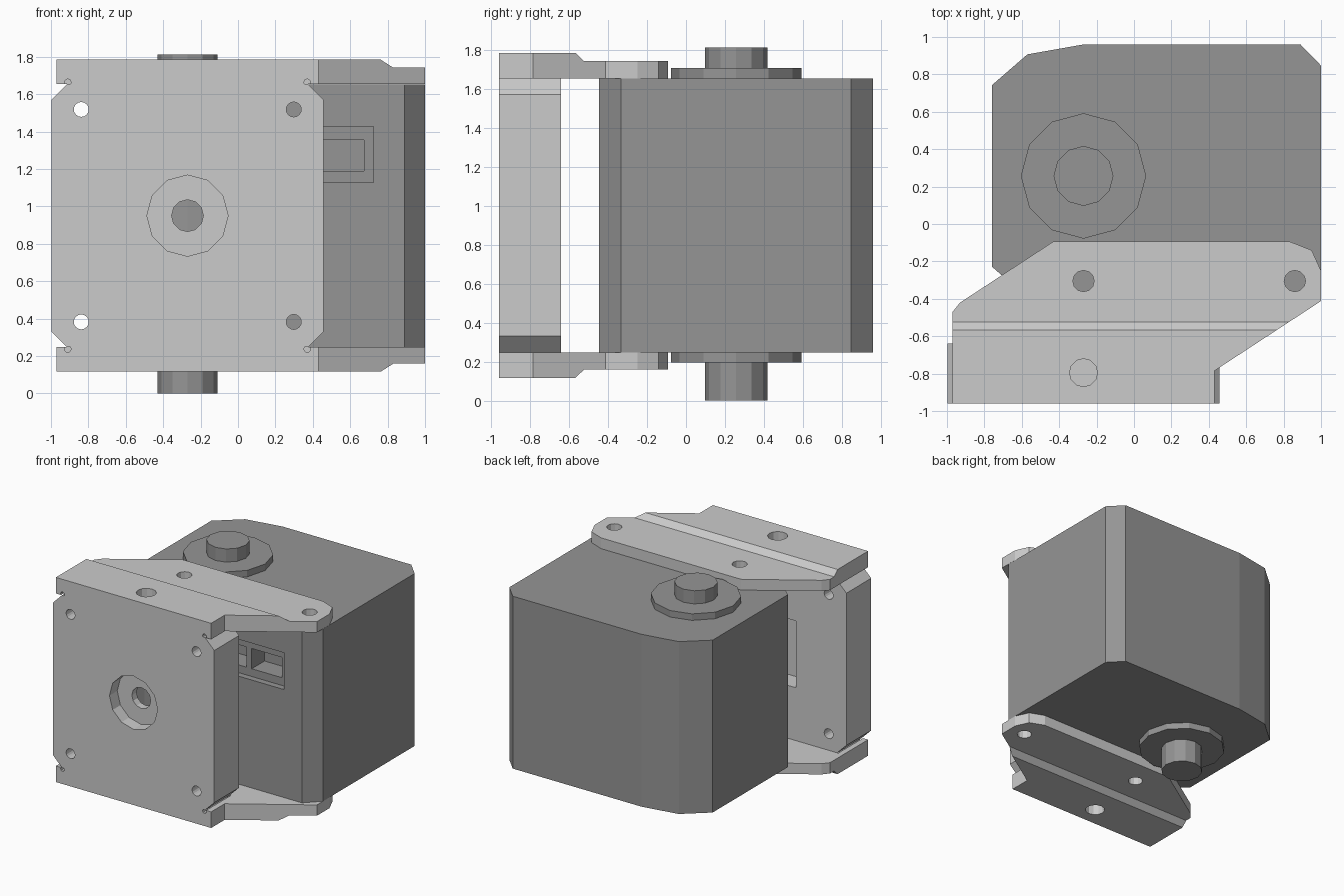
import bpy, bmesh, math

if "Cube" in bpy.data.objects:
    bpy.data.objects.remove(bpy.data.objects["Cube"])

MID = 0.95      # height of the horizontal symmetry plane; part z values are relative to it
CX = -0.27      # shared axis of shaft and face plate

dark = bpy.data.materials.new("dark_grey")
dark.diffuse_color = (0.3, 0.3, 0.3, 1.0)
dark.use_nodes = True
dark.node_tree.nodes["Principled BSDF"].inputs["Base Color"].default_value = dark.diffuse_color


def prism(name, pts, axis, a, b, mat=None):
    """Extrude a closed 2D profile along an axis from a to b."""
    place = {'x': lambda u, v, w: (w, u, v),
             'y': lambda u, v, w: (u, w, v),
             'z': lambda u, v, w: (u, v, w)}[axis]
    bm = bmesh.new()
    lo = [bm.verts.new(place(u, v, a)) for u, v in pts]
    hi = [bm.verts.new(place(u, v, b)) for u, v in pts]
    bm.faces.new(lo)
    bm.faces.new(hi)
    for i in range(len(pts)):
        j = (i + 1) % len(pts)
        bm.faces.new((lo[i], lo[j], hi[j], hi[i]))
    bmesh.ops.recalc_face_normals(bm, faces=bm.faces)
    me = bpy.data.meshes.new(name)
    bm.to_mesh(me)
    bm.free()
    if mat:
        me.materials.append(mat)
    ob = bpy.data.objects.new(name, me)
    bpy.context.collection.objects.link(ob)
    ob.location.z = MID
    return ob


def ring(u, v, r, n=12):
    return [(u + r * math.cos(math.tau * i / n), v + r * math.sin(math.tau * i / n)) for i in range(n)]


def rect(u0, u1, v0, v1):
    return [(u0, v0), (u1, v0), (u1, v1), (u0, v1)]


def carve(ob, cuts, mat=None):
    """Subtract (profile, axis, from, to) volumes and bake the result."""
    for cut in cuts:
        tool = prism("cutter", *cut, mat)
        tool.hide_render = True
        mod = ob.modifiers.new("cut", 'BOOLEAN')
        mod.operation, mod.solver, mod.object = 'DIFFERENCE', 'EXACT', tool
        bpy.context.view_layer.update()
        baked = bpy.data.meshes.new_from_object(ob.evaluated_get(bpy.context.evaluated_depsgraph_get()))
        ob.modifiers.clear()
        ob.data = baked
        bpy.data.objects.remove(tool)


# Motor housing with rounded-off shaft side and a two-socket connector recess
half = [(-0.76, 0.485), (-0.57, 0.65), (-0.27, 0.703), (0.89, 0.703), (1.0, 0.59)]
outline = [(x, 0.257 + d) for x, d in half] + [(x, 0.257 - d) for x, d in reversed(half)]
housing = prism("motor_housing", outline, 'z', -0.703, 0.702, dark)
carve(housing, [
    (rect(0.03, 0.725, 0.177, 0.477), 'y', -0.6, -0.395),
    (rect(0.40, 0.675, 0.24, 0.405), 'y', -0.6, -0.23),
    (rect(0.08, 0.355, 0.24, 0.405), 'y', -0.6, -0.23),
], dark)

# Flanges and shaft stubs at both ends
prism("upper_flange", ring(CX, 0.257, 0.335), 'z', 0.702, 0.755, dark)
prism("lower_flange", ring(CX, 0.257, 0.335), 'z', -0.755, -0.703, dark)
prism("upper_shaft", ring(CX, 0.257, 0.16), 'z', 0.755, 0.862, dark)
prism("lower_shaft", ring(CX, 0.257, 0.16), 'z', -MID, -0.755, dark)

# Front plate: chamfered square with bolt holes, counterbore and rear pocket
w, h, c = 0.728, 0.703, 0.083
q = [(w, h - c), (w - c, h)]
plate_pts = ([(CX + x, z) for x, z in q] + [(CX - x, z) for x, z in reversed(q)]
             + [(CX - x, -z) for x, z in q] + [(CX + x, -z) for x, z in reversed(q)])
plate = prism("front_plate", plate_pts, 'y', -0.96, -0.64)
carve(plate, [(ring(CX + sx * 0.568, sz * 0.568, 0.04, 16), 'y', -1.1, -0.5)
              for sx in (-1, 1) for sz in (-1, 1)]
      + [(ring(CX, 0, 0.217), 'y', -1.1, -0.86),
         (rect(CX - 0.272, CX + 0.272, -0.272, 0.272), 'y', -0.80, -0.5),
         (ring(CX, 0, 0.085), 'y', -1.1, -0.5)])

# Mounting arms: stepped slanted flanges above and below the plate
arm_pts = [(-0.97, -0.96), (0.43, -0.96), (0.43, -0.785), (1.0, -0.412), (1.0, -0.25),
           (0.95, -0.14), (0.83, -0.093), (-0.43, -0.093), (-0.93, -0.42), (-0.97, -0.47)]
arms = prism("mounting_arms", arm_pts, 'z', 0.703, 0.834)
carve(arms, [
    ([(-0.567, 0.834), (-0.523, 0.791), (0.2, 0.791), (0.2, 1.0), (-0.567, 1.0)], 'x', -1.2, 1.2),
    (ring(CX, -0.305, 0.057), 'z', 0.6, 1.0),
    (ring(0.86, -0.305, 0.057), 'z', 0.6, 1.0),
    (ring(CX, -0.795, 0.075), 'z', 0.725, 1.0),
    # Corner relief notches
    (ring(CX - 0.640, 0.713, 0.018, 8), 'y', -1.1, -0.64),
    (ring(CX + 0.640, 0.713, 0.018, 8), 'y', -1.1, -0.64),
])
mirror = arms.modifiers.new("mirror", 'MIRROR')
mirror.use_axis = (False, False, True)
